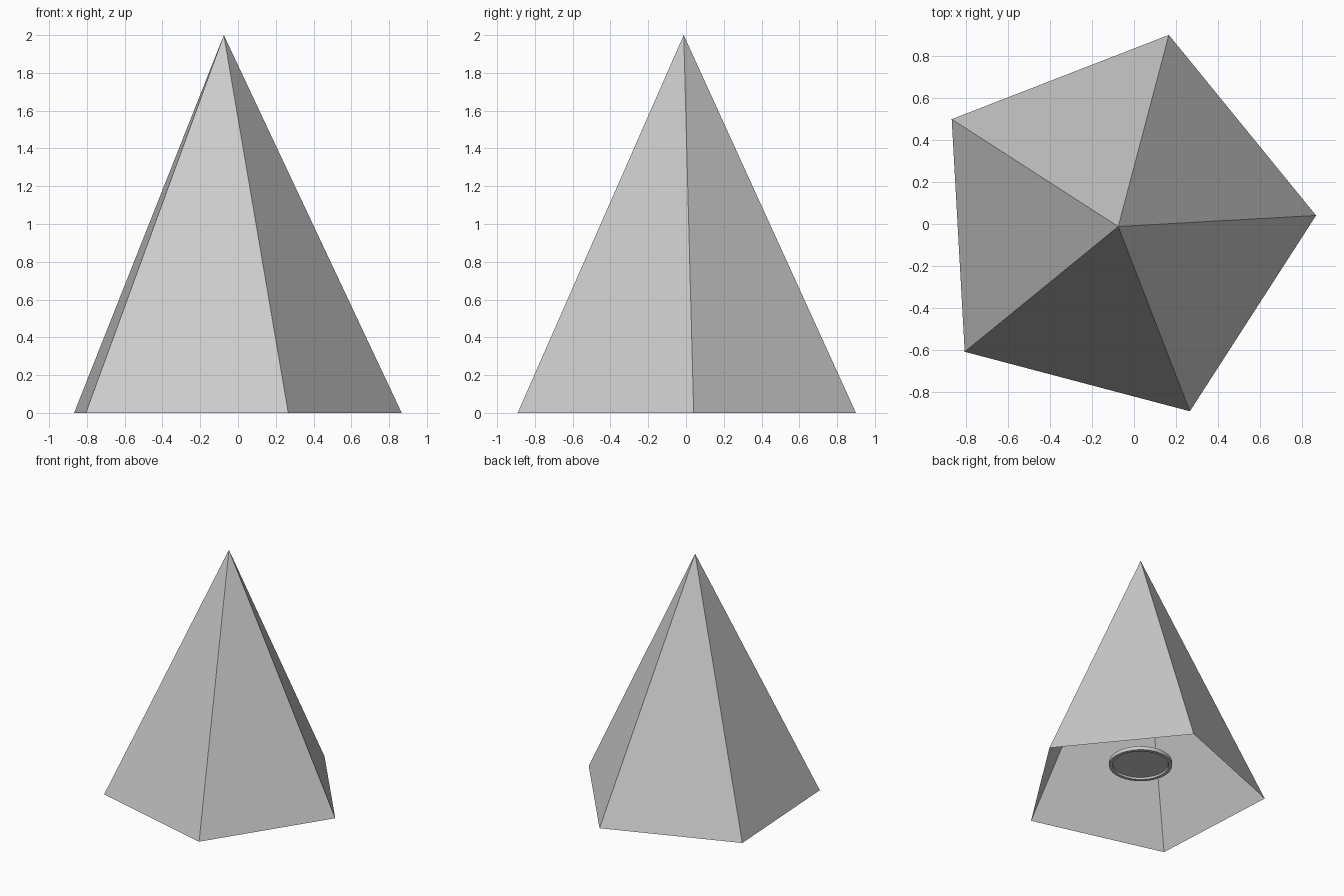
import bpy, bmesh
from math import cos, sin, radians, tau

if "Cube" in bpy.data.objects:
    bpy.data.objects.remove(bpy.data.objects["Cube"])

CX, CY = -0.075, -0.012


def make_object(name, bm):
    mesh = bpy.data.meshes.new(name)
    bm.to_mesh(mesh)
    bm.free()
    obj = bpy.data.objects.new(name, mesh)
    bpy.context.collection.objects.link(obj)
    return obj


# Five-sided shell, open underneath
bm = bmesh.new()
apex = bm.verts.new((CX, CY, 2.0))
base = []
for i in range(5):
    a = radians(3.2) + tau * i / 5
    base.append(bm.verts.new((CX + 0.943 * cos(a), CY + 0.943 * sin(a), 0)))
for i in range(5):
    bm.faces.new((base[i], base[(i + 1) % 5], apex))
make_object("pyramid_shell", bm)

# Thin round disc on the axis inside the shell, with a recessed underside
bm = bmesh.new()
profile = [(0.238, 0.25), (0.238, 0.22), (0.212, 0.22), (0.208, 0.235)]
N = 32
rings = [[bm.verts.new((CX + r * cos(tau * i / N), CY + r * sin(tau * i / N), z))
          for i in range(N)] for r, z in profile]
for upper, lower in zip(rings, rings[1:]):
    for i in range(N):
        j = (i + 1) % N
        bm.faces.new((upper[i], lower[i], lower[j], upper[j]))
bm.faces.new(rings[0])
bm.faces.new(rings[-1][::-1])
disc = make_object("inner_disc", bm)
bpy.context.view_layer.objects.active = disc
disc.select_set(True)
bpy.ops.object.shade_smooth_by_angle(angle=radians(30))
